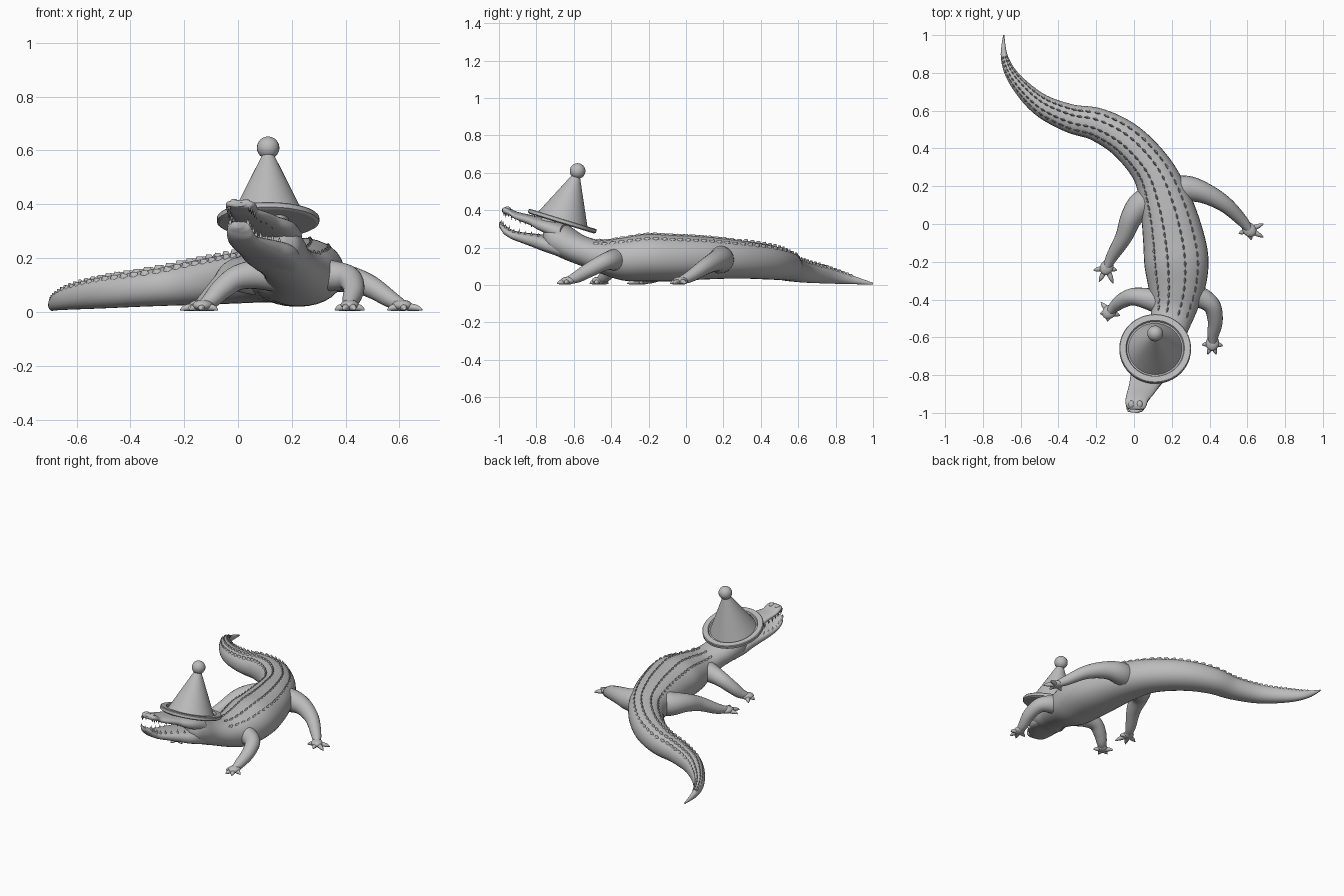
import bpy, bmesh, math
from mathutils import Vector, Matrix

cube = bpy.data.objects.get("Cube")
if cube:
    bpy.data.objects.remove(cube, do_unlink=True)

GREY = (0.5, 0.5, 0.5, 1)
grey = bpy.data.materials.new("plain grey")
grey.use_nodes = True
grey.diffuse_color = GREY
grey.node_tree.nodes["Principled BSDF"].inputs["Base Color"].default_value = GREY
UP = Vector((0, 0, 1))


def finish(bm, name, angle=50):
    """Turn a bmesh into a smooth shaded, coloured object."""
    bmesh.ops.recalc_face_normals(bm, faces=bm.faces)
    mesh = bpy.data.meshes.new(name)
    bm.to_mesh(mesh)
    bm.free()
    obj = bpy.data.objects.new(name, mesh)
    bpy.context.collection.objects.link(obj)
    mesh.materials.append(grey)
    bpy.ops.object.select_all(action='DESELECT')
    obj.select_set(True)
    bpy.context.view_layer.objects.active = obj
    bpy.ops.object.shade_smooth_by_angle(angle=math.radians(angle))
    return obj


def spline(keys, t):
    """Smooth interpolation through key tuples, t counted in keys."""
    i = min(int(t), len(keys) - 2)
    f = t - i
    a, b, c, d = (Vector(keys[max(0, min(len(keys) - 1, i + k))]) for k in (-1, 0, 1, 2))
    return b + (c - a) * f / 2 + (a * 2 - b * 5 + c * 4 - d) * f * f / 2 + (b * 3 - a - c * 3 + d) * f ** 3 / 2


def surface(keys, t, ang, upright, power=2.0):
    """Point on a swept oval; keys are x, y, z, half width, half height."""
    k = spline(keys, t)
    e = 0.05
    ahead = Vector(spline(keys, min(t + e, len(keys) - 1))[:3])
    behind = Vector(spline(keys, max(t - e, 0))[:3])
    tan = (ahead - behind).normalized()
    side = tan.cross(UP).normalized()
    up = UP if upright else side.cross(tan)
    s, c = math.sin(ang), math.cos(ang)
    p = 2 / power
    return (Vector(k[:3]) + side * math.copysign(abs(s) ** p, s) * k[3]
            + up * math.copysign(abs(c) ** p, c) * k[4]), tan, side


def sweep(bm, keys, upright=False, sides=24, steps=6, power=2.0):
    rings = []
    for j in range((len(keys) - 1) * steps + 1):
        rings.append([bm.verts.new(surface(keys, j / steps, math.tau * i / sides, upright, power)[0])
                      for i in range(sides)])
    for r, q in zip(rings, rings[1:]):
        for i in range(sides):
            n = (i + 1) % sides
            bm.faces.new((r[i], r[n], q[n], q[i]))
    bm.faces.new(rings[0])
    bm.faces.new(rings[-1])


def blob(bm, centre, size, turn=0):
    m = Matrix.Translation(centre) @ Matrix.Rotation(turn, 4, 'Z') @ Matrix.Diagonal((*size, 1))
    bmesh.ops.create_uvsphere(bm, u_segments=20, v_segments=12, radius=1, matrix=m)


def cone(bm, base, tip, r, tip_r=0, sides=8):
    base, tip = Vector(base), Vector(tip)
    axis = tip - base
    m = Matrix.Translation((base + tip) / 2) @ axis.to_track_quat('Z', 'Y').to_matrix().to_4x4()
    bmesh.ops.create_cone(bm, cap_ends=True, segments=sides, radius1=r, radius2=tip_r,
                          depth=axis.length, matrix=m)


def oval(x, y, half, low, high):
    return (x, y, (low + high) / 2, half, (high - low) / 2)


# Body from tail tip to back of the head: x, y, half width, bottom, top
body_keys = [oval(*k) for k in (
    (-.69, 1.0, .003, .003, .012), (-.685, .88, .02, .005, .055), (-.63, .765, .037, .008, .095),
    (-.5, .635, .058, .013, .13), (-.34, .56, .075, .02, .155), (-.19, .525, .088, .025, .185),
    (-.035, .435, .1, .03, .215), (.1, .28, .112, .035, .24), (.17, .1, .14, .03, .26),
    (.21, -.08, .163, .02, .27), (.225, -.21, .17, .02, .275), (.225, -.34, .15, .025, .255),
    (.21, -.45, .12, .06, .24), (.18, -.55, .105, .1, .265), (.145, -.64, .115, .135, .32),
    (.12, -.7, .11, .165, .335), (.105, -.735, .075, .2, .32))]
bm = bmesh.new()
sweep(bm, body_keys, upright=True, sides=32, power=2.15)
finish(bm, "body")

# Jaws
upper_keys = [oval(*k) for k in (
    (.145, -.64, .1, .22, .325), (.115, -.72, .108, .27, .35), (.075, -.79, .092, .308, .365),
    (.045, -.86, .074, .336, .38), (.02, -.91, .06, .358, .392), (.01, -.95, .057, .376, .414),
    (.005, -.973, .046, .385, .414), (.004, -.983, .022, .392, .407))]
lower_keys = [oval(*k) for k in (
    (.145, -.64, .1, .14, .25), (.115, -.72, .108, .17, .262), (.08, -.79, .09, .197, .272),
    (.045, -.86, .073, .222, .28), (.02, -.92, .058, .243, .29), (.008, -.965, .05, .268, .315),
    (.004, -.988, .04, .295, .335), (.003, -.999, .018, .312, .335))]
for name, keys in (("upper_jaw", upper_keys), ("lower_jaw", lower_keys)):
    bm = bmesh.new()
    sweep(bm, keys, upright=True, power=2.6)
    finish(bm, name)

# Teeth along both jaw edges
bm = bmesh.new()
for keys, way in ((upper_keys, -1), (lower_keys, 1)):
    for j in range(9):
        t = 2 + j * .5
        k = spline(keys, t)
        for s in (-1, 1):
            x = k[0] + s * k[3] * .82
            z = k[2] + way * k[4] * .6
            cone(bm, (x, k[1], z), (x, k[1], z + way * (.022 + .006 * (j % 2))), .007)
finish(bm, "teeth")

# Brow and nostril bumps
bm = bmesh.new()
for s in (-1, 1):
    blob(bm, (.095 + s * .065, -.755 + s * .02, .345), (.025, .045, .025), -.3)
    blob(bm, (.008 + s * .022, -.955, .408), (.016, .02, .012))
finish(bm, "brows_and_nostrils")

# Rows of back scutes, tallest along the tail
bm = bmesh.new()
for ang in (-40, -14, 14, 40):
    t = 1.0
    while t < 12.4:
        p, tan, side = surface(body_keys, t, math.radians(ang), True, 2.15)
        size = min(1, .35 + t / 6)
        tall = (.02 if t < 7 else .014) * size
        width = side * .009 * size
        along = tan * .021 * size
        low = p - UP * .006
        base = [bm.verts.new(low + d) for d in (along, width, -along, -width)]
        top = [bm.verts.new(p + UP * tall * f + along * g) for f, g in ((.5, .5), (.65, -.6))]
        for f in ((base[0], base[1], top[0]), (base[1], base[2], top[1]), (base[2], base[3], top[1]),
                  (base[3], base[0], top[0]), (base[1], top[1], top[0]), (base[3], top[0], top[1]),
                  base[::-1]):
            bm.faces.new(f)
        step = Vector((spline(body_keys, t + .1) - spline(body_keys, t))[:3]).length * 10
        t += .042 * size / step
finish(bm, "back_scutes", 20)


# Legs: path of x, y, z, radius, then claw tips on the ground
def leg(name, path, claws):
    bm = bmesh.new()
    sweep(bm, [(x, y, z, r, r) for x, y, z, r in path], sides=20)
    wrist, foot = Vector(path[-2][:3]), Vector(path[-1][:3])
    way = foot - wrist
    blob(bm, (foot.x, foot.y, .024), (.042, .035, .021), math.atan2(way.y, way.x))
    for x, y in claws:
        tip = Vector((x, y, .007))
        root = Vector((foot.x, foot.y, .02))
        joint = root.lerp(tip, .68) + UP * .004
        sweep(bm, [(*root, .018, .015), (*joint, .012, .012), (*tip, .002, .002)], sides=10, steps=4)
    finish(bm, name)


leg("front_left_leg",
    ((.25, -.37, .14, .07), (.34, -.385, .135, .058), (.41, -.43, .125, .047),
     (.43, -.51, .085, .04), (.42, -.58, .045, .032), (.415, -.63, .025, .02)),
    ((.36, -.64), (.39, -.69), (.435, -.69), (.47, -.645)))
leg("front_right_leg",
    ((.16, -.42, .14, .07), (.07, -.395, .14, .056), (-.005, -.385, .125, .046),
     (-.06, -.405, .085, .04), (-.1, -.435, .045, .032), (-.13, -.465, .025, .02)),
    ((-.175, -.415), (-.18, -.475), (-.14, -.515), (-.075, -.485)))
leg("back_left_leg",
    ((.16, .15, .14, .085), (.27, .185, .135, .072), (.37, .165, .13, .056),
     (.48, .105, .1, .043), (.57, .02, .045, .031), (.61, -.03, .025, .02)),
    ((.685, .0), (.685, -.07), (.62, -.085), (.555, -.05)))
leg("back_right_leg",
    ((.12, .13, .14, .085), (.04, .1, .14, .074), (-.015, .03, .135, .058),
     (-.055, -.07, .1, .045), (-.115, -.17, .045, .032), (-.145, -.23, .025, .02)),
    ((-.215, -.245), (-.185, -.305), (-.11, -.315), (-.09, -.245)))

# Hat: tilted ring brim with a dished floor, cone and ball
tilt = Matrix.Translation((.112, -.662, .34)) @ Matrix.Rotation(math.radians(-17), 4, 'X')
profile = ((0, -.012), (.18, -.012), (.19, -.006), (.19, .01), (.186, .014), (.155, .014),
           (.15, .003), (.142, .003), (.018, .262), (0, .262))
bm = bmesh.new()
verts = [bm.verts.new((r, 0, z)) for r, z in profile]
edges = [bm.edges.new(pair) for pair in zip(verts, verts[1:])]
bmesh.ops.spin(bm, geom=verts + edges, cent=(0, 0, 0), axis=(0, 0, 1), angle=math.tau, steps=48)
bmesh.ops.remove_doubles(bm, verts=bm.verts, dist=.0005)
bm.transform(tilt)
finish(bm, "party_hat", 30)

bm = bmesh.new()
blob(bm, tilt @ Vector((0, 0, .282)), (.042, .042, .042))
finish(bm, "hat_ball")
